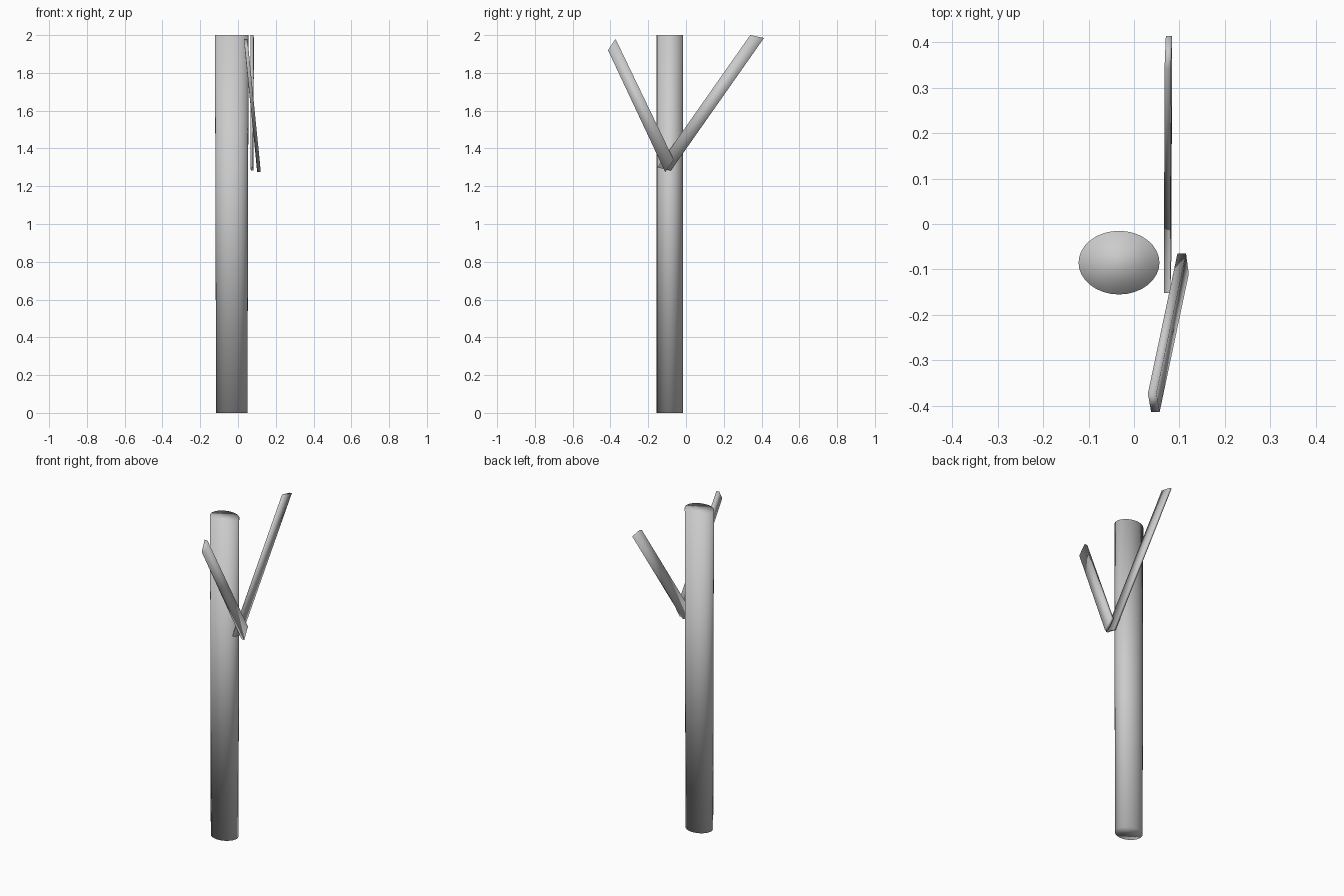
import bpy, bmesh, math
from mathutils import Vector

if "Cube" in bpy.data.objects:
    bpy.data.objects.remove(bpy.data.objects["Cube"])


def loft(name, rings):
    """Skin a stack of matching cross-sections and cap both ends."""
    bm = bmesh.new()
    loops = [[bm.verts.new(p) for p in ring] for ring in rings]
    n = len(loops[0])
    for a, b in zip(loops, loops[1:]):
        for i in range(n):
            j = (i + 1) % n
            bm.faces.new((a[i], a[j], b[j], b[i]))
    bm.faces.new(loops[0])
    bm.faces.new(loops[-1])
    bmesh.ops.recalc_face_normals(bm, faces=bm.faces)
    mesh = bpy.data.meshes.new(name)
    bm.to_mesh(mesh)
    bm.free()
    mesh.shade_smooth()
    obj = bpy.data.objects.new(name, mesh)
    bpy.context.collection.objects.link(obj)
    return obj


def ellipse(cx, cy, z, rx, ry, n=32):
    return [(cx + rx * math.cos(2 * math.pi * i / n),
             cy + ry * math.sin(2 * math.pi * i / n), z) for i in range(n)]


def slat_end(a, b, thickness):
    """Rectangular end: edge a-b in the slat plane, thickened along x."""
    t = Vector((thickness / 2, 0, 0))
    a, b = Vector(a), Vector(b)
    return [a - t, a + t, b + t, b - t]


# Main post: slightly tapered oval column
loft("post", [ellipse(-0.033, -0.085, 0, 0.083, 0.07),
              ellipse(-0.033, -0.085, 2, 0.089, 0.07)])

# Long slat leaning backwards
loft("back_slat", [
    slat_end((0.073, -0.152, 1.30), (0.075, -0.08, 1.283), 0.014),
    slat_end((0.074, 0.34, 2.00), (0.077, 0.413, 1.985), 0.014)])

# Short slat leaning forwards and slightly inwards
loft("front_slat", [
    slat_end((0.111, -0.11, 1.275), (0.105, -0.065, 1.34), 0.019),
    slat_end((0.047, -0.413, 1.92), (0.040, -0.373, 1.98), 0.019)])
